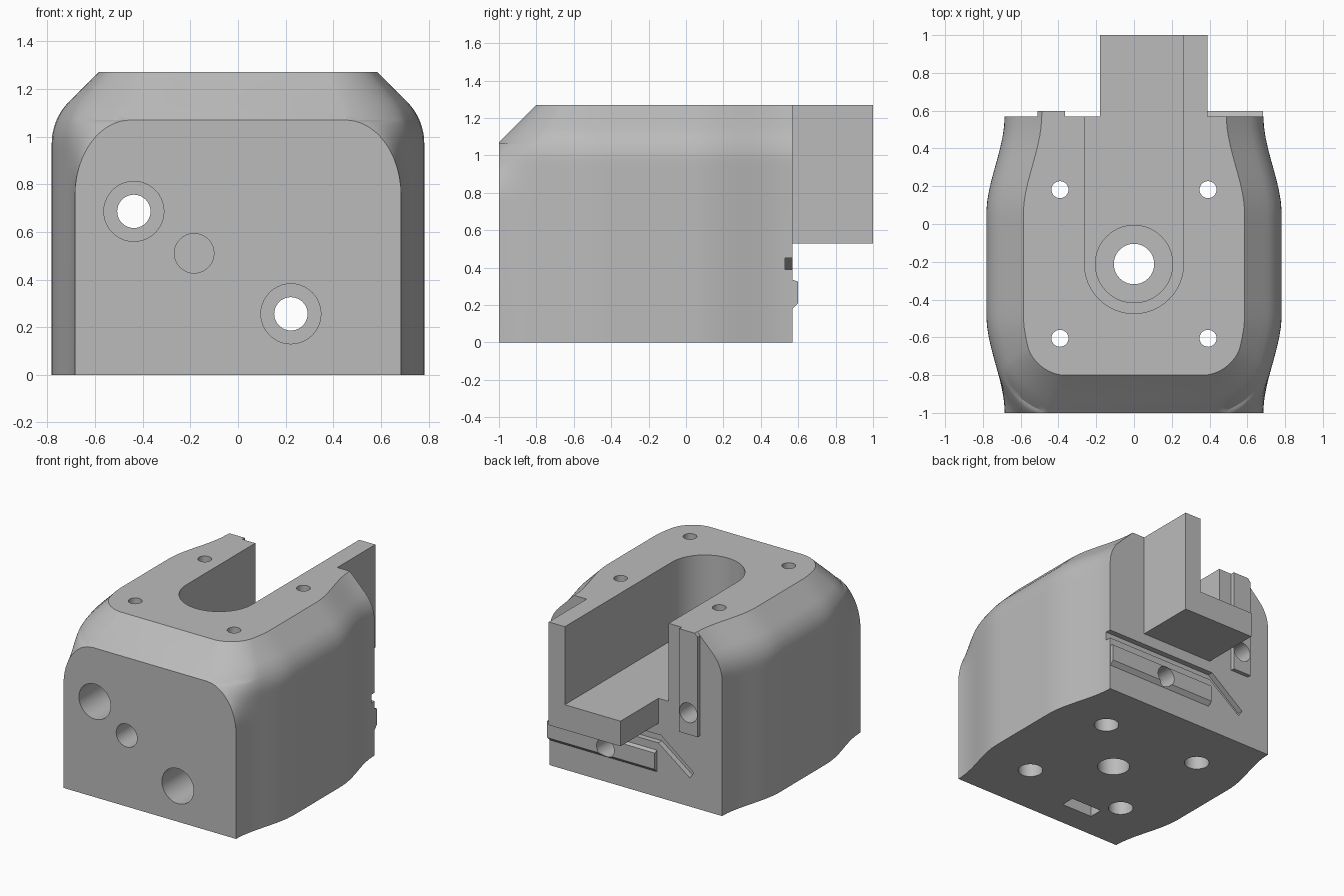
import bpy, bmesh, math

if "Cube" in bpy.data.objects:
    bpy.data.objects.remove(bpy.data.objects["Cube"])

TOP, FRONT, BACK = 1.27, -1.0, 0.57

grey = bpy.data.materials.new("light_grey")
grey.diffuse_color = (0.5, 0.5, 0.5, 1)
grey.use_nodes = True
grey.node_tree.nodes["Principled BSDF"].inputs["Base Color"].default_value = grey.diffuse_color


def finish(name, bm):
    bmesh.ops.recalc_face_normals(bm, faces=bm.faces)
    me = bpy.data.meshes.new(name)
    bm.to_mesh(me)
    bm.free()
    me.materials.append(grey)
    ob = bpy.data.objects.new(name, me)
    bpy.context.collection.objects.link(ob)
    return ob


def loft(name, rings):
    """Closed solid through rings with equal point counts."""
    bm = bmesh.new()
    rows = [[bm.verts.new(p) for p in ring] for ring in rings]
    n = len(rows[0])
    for a, b in zip(rows, rows[1:]):
        for i in range(n):
            j = (i + 1) % n
            bm.faces.new((a[i], a[j], b[j], b[i]))
    bm.faces.new(rows[0])
    bm.faces.new(rows[-1])
    return finish(name, bm)


def prism_z(name, pts, z0, z1):
    return loft(name, [[(x, y, z) for x, y in pts] for z in (z0, z1)])


def prism_y(name, pts, y0, y1):
    return loft(name, [[(x, y, z) for x, z in pts] for y in (y0, y1)])


def prism_x(name, pts, x0, x1):
    return loft(name, [[(x, y, z) for y, z in pts] for x in (x0, x1)])


def circle(cx, cy, r, n=40):
    return [(cx + r * math.cos(2 * math.pi * i / n),
             cy + r * math.sin(2 * math.pi * i / n)) for i in range(n)]


def rect(x0, x1, y0, y1):
    return [(x0, y0), (x1, y0), (x1, y1), (x0, y1)]


def combine(target, other, op):
    m = target.modifiers.new("bool", "BOOLEAN")
    m.operation, m.solver, m.object = op, "EXACT", other
    bpy.context.view_layer.objects.active = target
    bpy.ops.object.modifier_apply(modifier=m.name)
    bpy.data.objects.remove(other, do_unlink=True)


def cut(other):
    combine(body, other, "DIFFERENCE")


def join(other):
    combine(body, other, "UNION")


# Waisted plan width, and inward step of the sides near the top
def half_width(y):
    u = (y + 1) / 0.52 if y < -0.3 else (BACK - y) / 0.52
    u = min(max(u, 0), 1)
    return 0.685 + 0.097 * u * u * (3 - 2 * u)


def inset(z):
    if z <= 0.97:
        return 0
    if z < 1.147:
        return 0.25 - math.sqrt(0.0625 - (z - 0.97) ** 2)
    return 0.073 + z - 1.147


def body_ring(z):
    yf = FRONT + max(0, z - 1.07)
    k = min(max((z - 0.75) / 0.32, 0), 1)
    h = max(0, (z - 1.07) / 0.2)
    s = max(0, 0.235 * (1 - math.sqrt(1 - k * k)) - inset(min(z, 1.07))) - 0.065 * h
    depth = 0.23 - 0.08 * h
    sweep = math.radians(50 + 20 * k + 18 * h)
    half = []
    for i in range(25):                       # side wall
        y = BACK + (yf + depth - BACK) * i / 24
        half.append((half_width(y) - inset(z), y))
    for i in range(1, 13):                    # front corner
        t = sweep * i / 12
        y = yf + depth * (1 - math.sin(t) / math.sin(sweep))
        x = half_width(y) - inset(z) - s * (1 - math.cos(t)) / (1 - math.cos(sweep))
        half.append((x, y))
    pts = half + [(-x, y) for x, y in reversed(half)]
    return [(x, y, z) for x, y in pts]


levels = [0, 0.75, 0.79, 0.83, 0.87, 0.91, 0.94, 0.97, 1.0, 1.02, 1.04, 1.055,
          1.065, 1.07, 1.09, 1.11, 1.13, 1.147, 1.18, 1.21, 1.24, TOP]
body = loft("body", [body_ring(z) for z in levels])

# Round-ended channel, open at the back
arc = [(0.262 * math.cos(math.pi * i / 32), -0.212 - 0.262 * math.sin(math.pi * i / 32))
       for i in range(33)]
cut(prism_z("channel", arc + [(-0.262, 1.5), (0.262, 1.5)], 0.71, 1.5))

# Rear shelf with one tall side wall
join(prism_y("rear_shelf", [(-0.18, 0.53), (0.39, 0.53), (0.39, TOP), (0.262, TOP),
                            (0.262, 0.71), (-0.18, 0.71)], 0.45, 1.0))

# Raised strips on the back face
join(prism_x("cross_strip", [(0.54, 0.18), (BACK, 0.18), (0.598, 0.208), (0.598, 0.325),
                             (BACK, 0.335), (0.54, 0.335)], -0.17, 0.684))
join(prism_y("upright_strip", [(-0.51, 0.53), (-0.365, 0.53), (-0.365, TOP),
                               (-0.487, TOP), (-0.51, 1.247)], 0.54, 0.598))

# Wire groove on the back face, bent downwards at its end
cut(prism_y("wire_groove", [(0.9, 0.39), (0.9, 0.45), (-0.2, 0.45), (-0.46, 0.25),
                            (-0.43, 0.205), (-0.18, 0.39)], 0.53, 0.65))

# Centre bore with a wider seat under the channel
cut(prism_z("centre_bore", circle(0, -0.212, 0.107), -0.1, 0.8))
cut(prism_z("centre_seat", circle(0, -0.212, 0.205), 0.55, 0.8))

# Four vertical screw holes, wider at the bottom
for sx in (-1, 1):
    for y in (0.182, -0.605):
        cut(prism_z("screw_hole", circle(sx * 0.392, y, 0.045, 28), -0.1, 1.5))
        cut(prism_z("screw_seat", circle(sx * 0.392, y, 0.082, 28), -0.1, 0.2))

# Front-to-back screw holes with deep seats
for x, z in ((-0.437, 0.686), (0.222, 0.256)):
    cut(prism_y("long_hole", circle(x, z, 0.07), -1.2, 0.8))
    cut(prism_y("long_seat", circle(x, z, 0.126), -1.2, -0.4))

# Blind front hole meeting a nut slot from below
cut(prism_y("blind_hole", circle(-0.184, 0.51, 0.083), -1.2, -0.5))
cut(prism_z("nut_slot", rect(-0.31, -0.065, -0.815, -0.715), -0.1, 0.63))

bpy.ops.object.select_all(action="DESELECT")
body.select_set(True)
bpy.context.view_layer.objects.active = body
bpy.ops.object.shade_smooth_by_angle(angle=math.radians(25))
